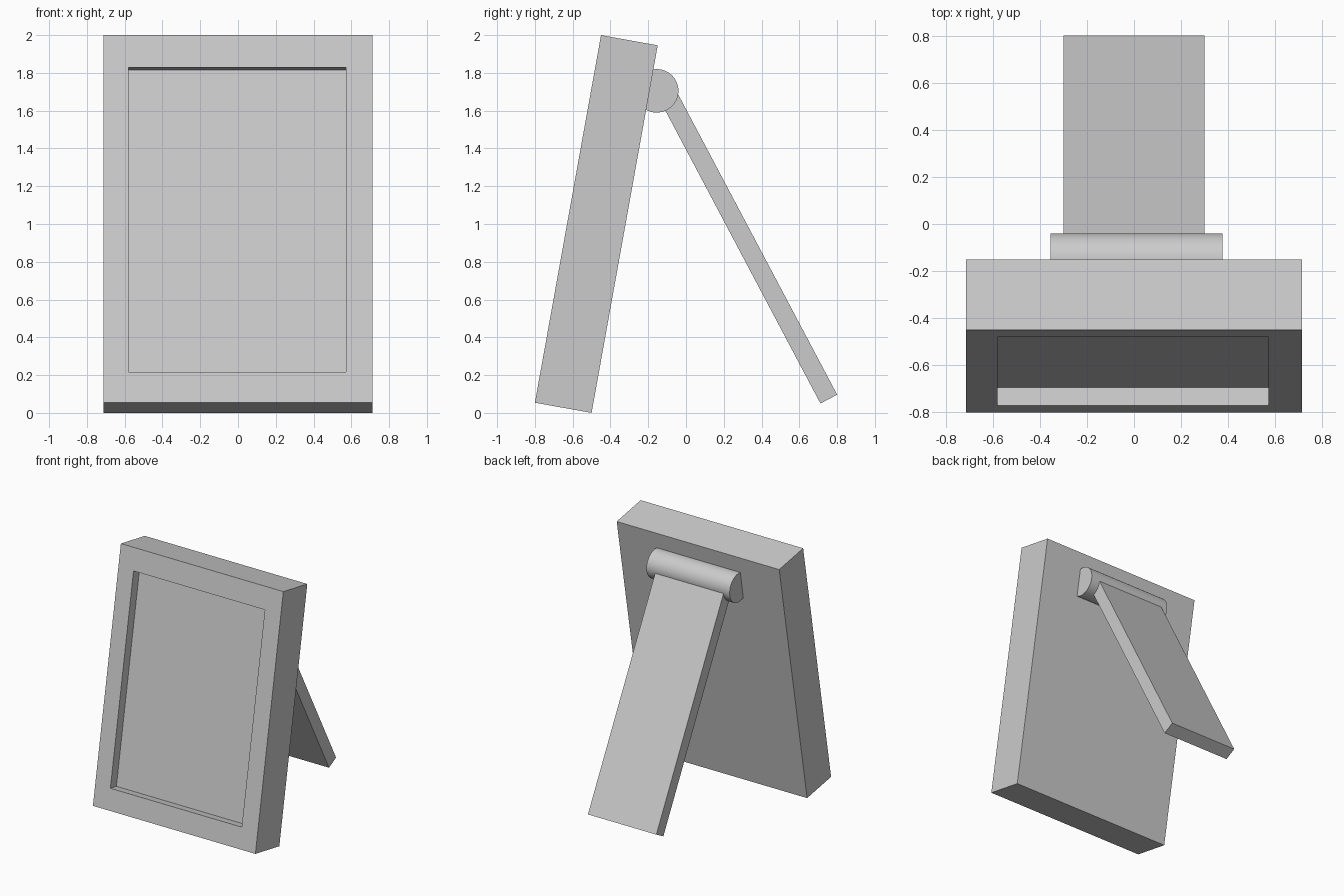
import bpy
import bmesh
from math import radians, sin, cos, pi
from mathutils import Matrix, Vector

cube = bpy.data.objects.get("Cube")
if cube:
    bpy.data.objects.remove(cube, do_unlink=True)

grey = bpy.data.materials.new("plain grey")
grey.use_nodes = True
colour = (0.6, 0.6, 0.6, 1)
grey.diffuse_color = colour
grey.node_tree.nodes["Principled BSDF"].inputs["Base Color"].default_value = colour


def finish(name, bm, matrix):
    """Turn a bmesh into a placed, coloured object."""
    bmesh.ops.recalc_face_normals(bm, faces=bm.faces)
    mesh = bpy.data.meshes.new(name)
    bm.to_mesh(mesh)
    bm.free()
    mesh.materials.append(grey)
    obj = bpy.data.objects.new(name, mesh)
    bpy.context.collection.objects.link(obj)
    obj.matrix_world = matrix
    return obj


def box(lo, hi):
    lo, hi = Vector(lo), Vector(hi)
    bm = bmesh.new()
    place = Matrix.Translation((lo + hi) / 2) @ Matrix.Diagonal((*(hi - lo), 1))
    bmesh.ops.create_cube(bm, size=1, matrix=place)
    return bm


# Picture frame: thick slab leaning back, with a shallow recess in its front
depth, height, half_width = 0.305, 1.977, 0.7125
lean = radians(10.2)
bm = box((-half_width, 0, 0), (half_width, depth, height))
bm.normal_update()
front = min(bm.faces, key=lambda f: f.calc_center_median().y)
bmesh.ops.inset_region(bm, faces=[front], thickness=0.1)
for v in front.verts:
    v.co.x = 0.572 if v.co.x > 0 else -0.58
    v.co.z = 1.804 if v.co.z > height / 2 else 0.166
panel = bmesh.ops.extrude_face_region(bm, geom=[front])["geom"]
bmesh.ops.translate(bm, vec=(0, 0.077, 0),
                    verts=[g for g in panel if isinstance(g, bmesh.types.BMVert)])
if front.is_valid:
    bmesh.ops.delete(bm, geom=[front], context='FACES_ONLY')
finish("picture_frame", bm,
       Matrix.Translation((0, -0.8, depth * sin(lean))) @ Matrix.Rotation(-lean, 4, 'X'))

# Hinge barrel, partly sunk into the back of the frame
bm = bmesh.new()
bmesh.ops.create_cone(bm, cap_ends=True, segments=64, radius1=0.115, radius2=0.115, depth=0.73)
hinge = finish("hinge_barrel", bm,
               Matrix.Translation((0.01, -0.155, 1.705)) @ Matrix.Rotation(pi / 2, 4, 'Y'))
bpy.context.view_layer.objects.active = hinge
hinge.select_set(True)
bpy.ops.object.shade_smooth_by_angle(angle=radians(30))

# Support leg, running from the hinge down to the rear
bm = box((-0.3, -0.05, 0), (0.3, 0.05, 1.83))
finish("support_leg", bm,
       Matrix.Translation((0, 0.756, 0.073)) @ Matrix.Rotation(radians(27.9), 4, 'X'))
